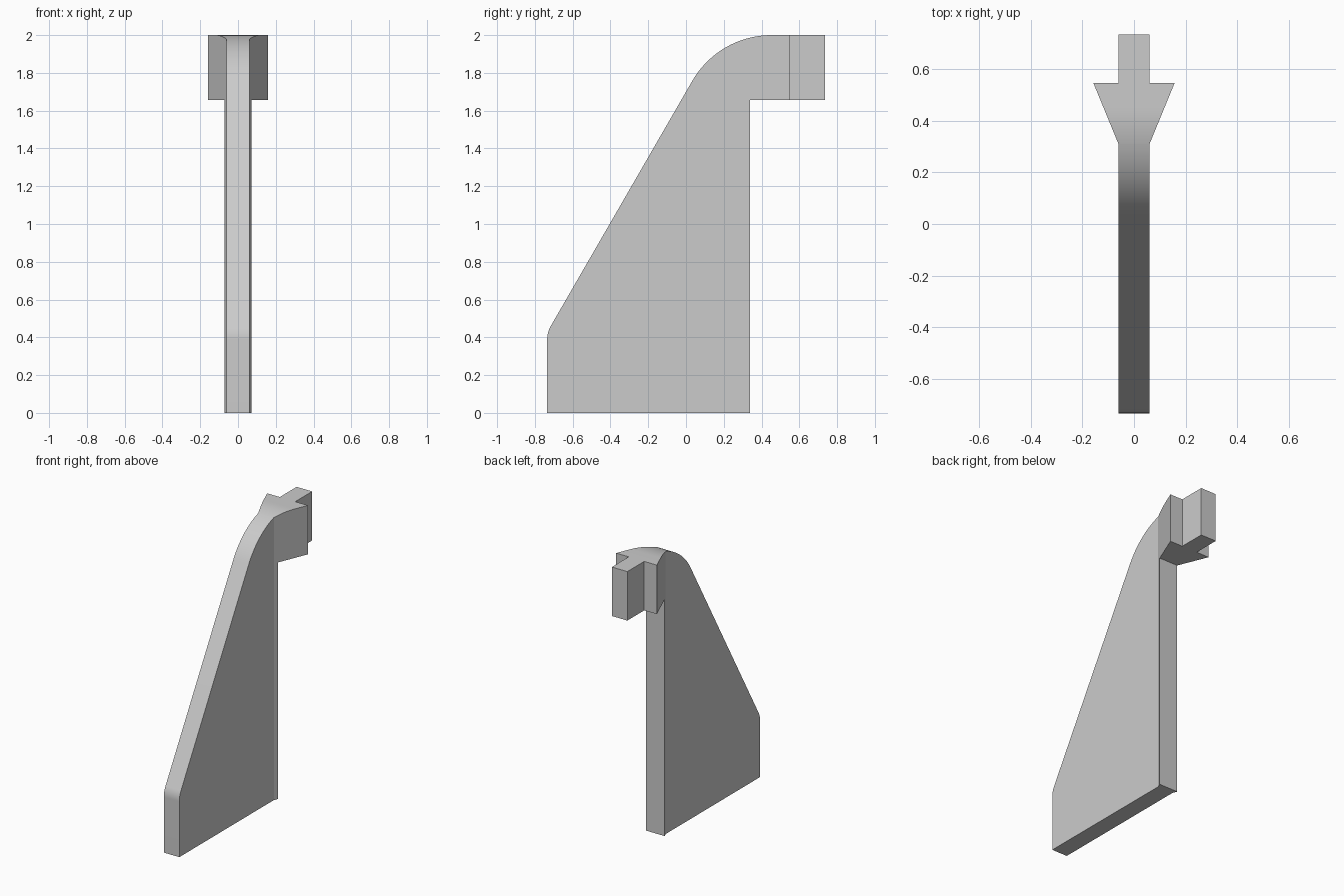
import bpy, bmesh, math
from mathutils import Vector

cube = bpy.data.objects.get("Cube")
if cube:
    bpy.data.objects.remove(cube, do_unlink=True)

grey = bpy.data.materials.new("light grey")
grey.use_nodes = True
colour = (0.6, 0.6, 0.6, 1)
grey.diffuse_color = colour
grey.node_tree.nodes["Principled BSDF"].inputs["Base Color"].default_value = colour


def prism(name, points, depth):
    """Extrude a closed outline along a vector."""
    bm = bmesh.new()
    face = bm.faces.new([bm.verts.new(p) for p in points])
    top = bmesh.ops.extrude_face_region(bm, geom=[face])["geom"]
    bmesh.ops.translate(bm, vec=depth, verts=[v for v in top if isinstance(v, bmesh.types.BMVert)])
    bmesh.ops.recalc_face_normals(bm, faces=bm.faces)
    mesh = bpy.data.meshes.new(name)
    bm.to_mesh(mesh)
    bm.free()
    mesh.materials.append(grey)
    obj = bpy.data.objects.new(name, mesh)
    bpy.context.collection.objects.link(obj)
    return obj


def fillet(corner, start_dir, end_dir, radius, steps):
    """Round a profile corner, walking from the start side to the end side."""
    c, a, b = Vector(corner), Vector(start_dir).normalized(), Vector(end_dir).normalized()
    half = a.angle(b) / 2
    centre = c + (a + b).normalized() * radius / math.sin(half)
    p = c + a * radius / math.tan(half) - centre
    q = c + b * radius / math.tan(half) - centre
    sweep = p.angle(q)
    return [centre + (p * math.sin(sweep * (1 - i / steps)) + q * math.sin(sweep * i / steps))
            / math.sin(sweep) for i in range(steps + 1)]


# Side profile: straight foot, sloping front edge, rounded crest, overhanging head
front, back, slope = -0.735, 0.735, math.tan(math.radians(60))
line_z = 1.70
profile = [(front, 0), (0.34, 0), (0.34, 1.657), (back, 1.657), (back, 2)]
profile += fillet(((2 - line_z) / slope, 2), (1, 0), (-1, -slope), 0.485, 28)
profile += fillet((front, line_z + front * slope), (1, slope), (0, -1), 0.14, 10)
bracket = prism("hooked_bracket", [(-0.3, y, z) for y, z in profile], (0.6, 0, 0))

# Plan outline: thin web, flared dovetail head, narrow tab
half_plan = [(0.06, -1), (0.06, 0.31), (0.158, 0.548), (0.06, 0.548), (0.06, 1)]
outline = half_plan + [(-x, y) for x, y in reversed(half_plan)]
cutter = prism("plan_cutter", [(x, y, -0.2) for x, y in outline], (0, 0, 2.5))
cutter.hide_render = True

# Keep the volume shared by the two outlines
cut = bracket.modifiers.new("Plan cut", "BOOLEAN")
cut.operation, cut.solver, cut.object = "INTERSECT", "EXACT", cutter
bpy.ops.object.select_all(action="DESELECT")
bracket.select_set(True)
bpy.context.view_layer.objects.active = bracket
bpy.ops.object.modifier_apply(modifier=cut.name)
bpy.data.objects.remove(cutter, do_unlink=True)
bpy.ops.object.shade_smooth_by_angle(angle=math.radians(20))
